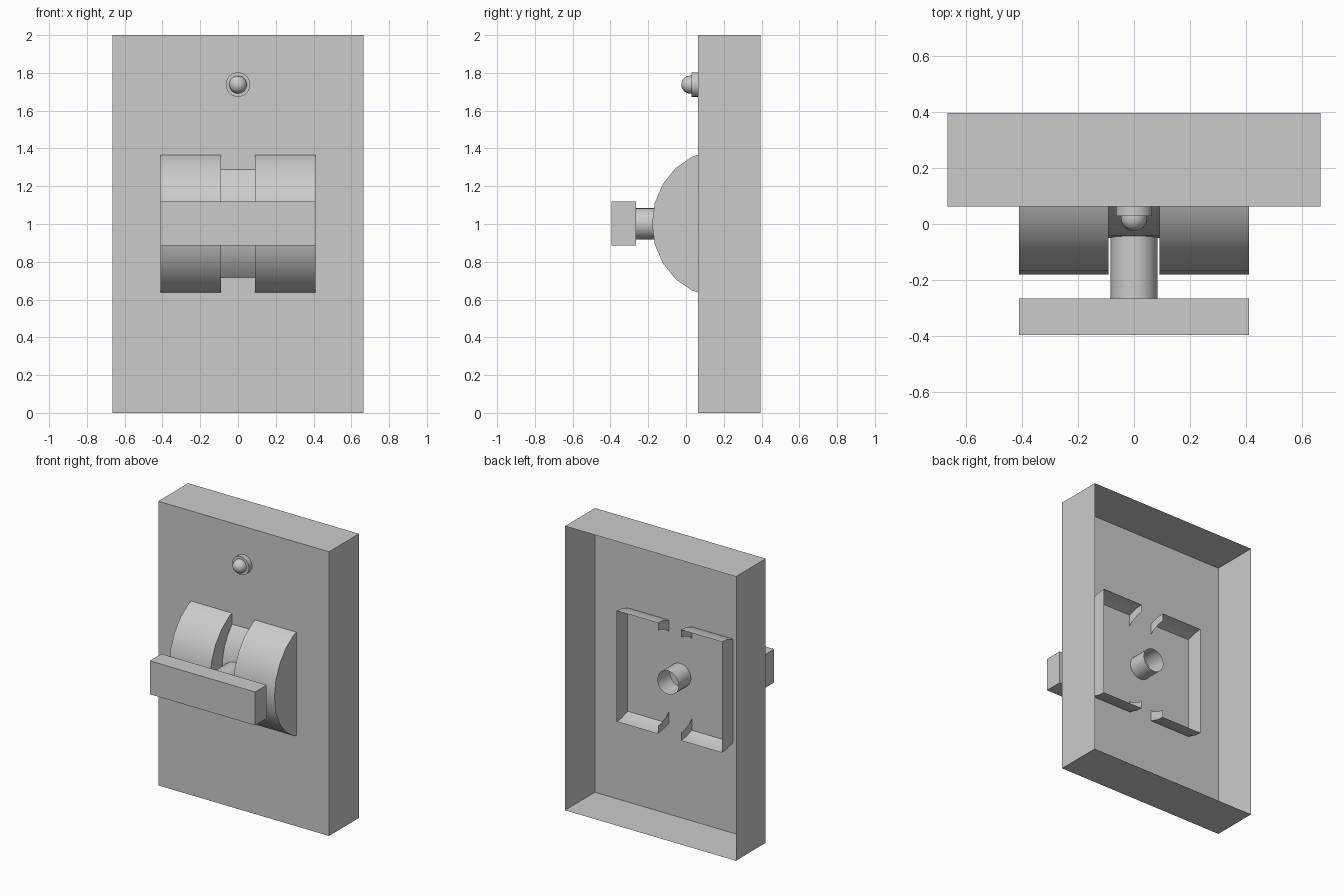
import bpy, bmesh
from math import sin, cos, pi, acos, radians
from mathutils import Matrix

if "Cube" in bpy.data.objects:
    bpy.data.objects.remove(bpy.data.objects["Cube"], do_unlink=True)

GREY = (0.6, 0.6, 0.6, 1)
mat = bpy.data.materials.new("plain grey")
mat.use_nodes = True
mat.diffuse_color = GREY
mat.node_tree.nodes["Principled BSDF"].inputs["Base Color"].default_value = GREY

PLATE_Y, BACK_Y = 0.063, 0.395   # front face and open back of the housing
AXIS_Y, MID_Z = 0.185, 1.002     # drum axis
GAP, HALF = 0.09, 0.41           # inner and outer x of each drum


def finish(bm, name, smooth=True):
    bmesh.ops.recalc_face_normals(bm, faces=bm.faces)
    mesh = bpy.data.meshes.new(name)
    bm.to_mesh(mesh)
    bm.free()
    mesh.materials.append(mat)
    ob = bpy.data.objects.new(name, mesh)
    bpy.context.collection.objects.link(ob)
    if smooth:
        bpy.ops.object.select_all(action='DESELECT')
        ob.select_set(True)
        bpy.context.view_layer.objects.active = ob
        bpy.ops.object.shade_smooth_by_angle(angle=radians(35))
    return ob


def box(name, x, y0, y1, z0, z1, open_back=False):
    bm = bmesh.new()
    m = Matrix.Translation((0, (y0 + y1) / 2, (z0 + z1) / 2)) @ Matrix.Diagonal((2 * x, y1 - y0, z1 - z0, 1))
    bmesh.ops.create_cube(bm, size=1, matrix=m)
    if open_back:
        bm.normal_update()
        bmesh.ops.delete(bm, geom=[f for f in bm.faces if f.normal.y > 0.9], context='FACES')
    return finish(bm, name, False)


def turned(name, profile, z, sides):
    """Spin (radius, y) points about an axis along y."""
    bm = bmesh.new()
    vs = [bm.verts.new((r, y, z)) for r, y in profile]
    es = [bm.edges.new(p) for p in zip(vs, vs[1:])]
    bmesh.ops.spin(bm, geom=vs + es, cent=(0, 0, z), axis=(0, 1, 0), angle=2 * pi, steps=sides)
    bmesh.ops.remove_doubles(bm, verts=bm.verts, dist=1e-4)
    return finish(bm, name)


def arc(depth, height, angles):
    return [(AXIS_Y - depth * cos(a), MID_Z + height * sin(a)) for a in angles]


def ring(bm, x, points):
    return [bm.verts.new((x, y, z)) for y, z in points]


def bridge(bm, a, b):
    for i in range(len(a) - 1):
        bm.faces.new((a[i], a[i + 1], b[i + 1], b[i]))


# Housing, a shell open at the back
box("housing", 0.665, PLATE_Y, BACK_Y, 0, 2, open_back=True)

# Two hollow drums either side of the slot
step = 2 * pi / 22
angles = [-pi / 2] + [i * step for i in range(-5, 6)] + [pi / 2]
for side, s in (("left", 1), ("right", -1)):
    bm = bmesh.new()
    outer = ring(bm, s * HALF, arc(0.365, 0.39, angles))
    inner = ring(bm, s * GAP, arc(0.365, 0.39, angles))
    slot = ring(bm, s * GAP, arc(0.235, 0.335, angles))
    bridge(bm, outer, inner)
    bridge(bm, inner, slot)
    bm.faces.new(outer)
    finish(bm, side + "_drum")

# Recessed curved floor of the slot, ending at the housing face
limit = acos((AXIS_Y - PLATE_Y) / 0.235)
floor_points = arc(0.235, 0.335, [limit * i / 4 for i in range(-4, 5)])
bm = bmesh.new()
bridge(bm, ring(bm, -GAP, floor_points), ring(bm, GAP, floor_points))
finish(bm, "slot_floor")

# Lever: hollow stem and crossbar
turned("lever_stem", [(0.083, -0.266), (0.083, 0.2)], MID_Z, 20)
box("lever_bar", HALF, -0.395, -0.266, 0.885, 1.12)

# Indicator lamp: collar and domed bulb
LAMP_Z = 1.738
turned("lamp_collar", [(0.065, PLATE_Y), (0.065, 0.028), (0, 0.028)], LAMP_Z, 24)
dome = [(0.047 * cos(i * pi / 12), 0.02 - 0.045 * sin(i * pi / 12)) for i in range(7)]
turned("lamp_bulb", [(0.047, 0.03)] + dome, LAMP_Z, 24)
